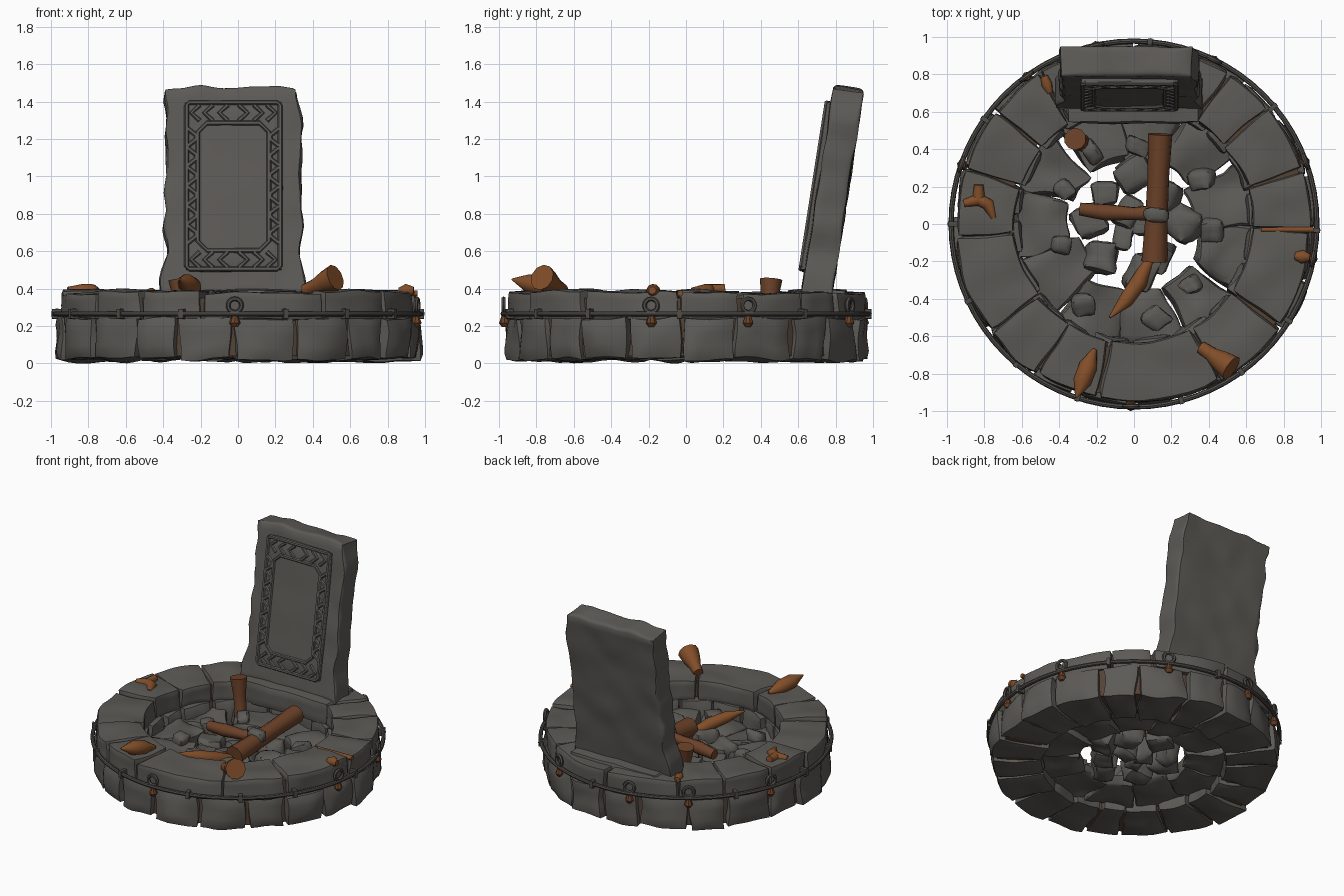
import bpy, bmesh, random
from math import sin, cos, pi, radians
from mathutils import Vector, Matrix, noise

random.seed(7)
old = bpy.data.objects.get("Cube")
if old:
    bpy.data.objects.remove(old, do_unlink=True)


def material(name, rgb):
    m = bpy.data.materials.new(name)
    m.use_nodes = True
    m.diffuse_color = (*rgb, 1)
    bsdf = m.node_tree.nodes["Principled BSDF"]
    bsdf.inputs["Base Color"].default_value = (*rgb, 1)
    bsdf.inputs["Roughness"].default_value = 0.9
    return m


stone = material("grey stone", (0.108, 0.102, 0.092))
iron = material("dark iron", (0.08, 0.074, 0.066))
rust = material("orange rust", (0.22, 0.075, 0.022))
brown = material("brown wood", (0.15, 0.055, 0.022))
mortar = material("stained mortar", (0.085, 0.055, 0.035))


def finish(name, bm, mat, angle=40):
    bmesh.ops.recalc_face_normals(bm, faces=bm.faces)
    me = bpy.data.meshes.new(name)
    bm.to_mesh(me)
    bm.free()
    me.materials.append(mat)
    ob = bpy.data.objects.new(name, me)
    bpy.context.collection.objects.link(ob)
    bpy.ops.object.select_all(action='DESELECT')
    ob.select_set(True)
    bpy.context.view_layer.objects.active = ob
    bpy.ops.object.shade_smooth_by_angle(angle=radians(angle))
    return ob


def block(bm, place, amp=0.012, cuts=5, soft=0.07, freq=5):
    """Soft-edged, weathered block; place maps the -1..1 cube to space."""
    part = bmesh.new()
    bmesh.ops.create_cube(part, size=2)
    bmesh.ops.subdivide_edges(part, edges=part.edges[:], cuts=cuts, use_grid_fill=True)
    seed = Vector((random.uniform(0, 50), random.uniform(0, 50), 0))
    for v in part.verts:
        a = [abs(c) for c in v.co]
        p = Vector([v.co[i] * (1 - soft * max(a[i - 1], a[i - 2]) ** 8) for i in range(3)])
        q = place(p)
        v.co = q + noise.noise_vector(q * freq + seed) * amp
    tmp = bpy.data.meshes.new("part")
    part.to_mesh(tmp)
    part.free()
    bm.from_mesh(tmp)
    bpy.data.meshes.remove(tmp)


def polar(r, deg, z):
    return Vector((r * cos(radians(deg)), r * sin(radians(deg)), z))


def mix(a, b, t):
    return a + (b - a) * t


def sector(a0, a1, r0, r1, z0, z1):
    return lambda p: polar(mix(r0, r1, (p.y + 1) / 2), mix(a0, a1, (p.x + 1) / 2), mix(z0, z1, (p.z + 1) / 2))


def box(centre, half, turn=Matrix()):
    return lambda p: Vector(centre) + turn @ Vector([p[i] * half[i] for i in range(3)])


def tube(bm, pts, radii, ref=(0, 0, 1), sides=8, closed=False):
    """Round bar through pts, with one radius per point."""
    n = len(pts)
    rings = []
    for i, p in enumerate(pts):
        nxt = pts[(i + 1) % n] if closed else pts[min(i + 1, n - 1)]
        prv = pts[i - 1] if closed else pts[max(i - 1, 0)]
        d = (nxt - prv).normalized()
        s = d.cross(Vector(ref)).normalized()
        t = s.cross(d)
        turns = [k * 2 * pi / sides for k in range(sides)]
        rings.append([bm.verts.new(p + (s * cos(a) + t * sin(a)) * radii[i]) for a in turns])
    for i in range(n if closed else n - 1):
        a, b = rings[i], rings[(i + 1) % n]
        for k in range(sides):
            bm.faces.new((a[k], a[k - 1], b[k - 1], b[k]))
    if not closed:
        bm.faces.new(rings[0])
        bm.faces.new(rings[-1])


# Lower course of rough wall stones
bm = bmesh.new()
joints = [i * 18 + random.uniform(-3, 3) for i in range(20)]
for a, b in zip(joints, joints[1:] + [joints[0] + 360]):
    outer, foot = random.uniform(0.955, 0.985), random.uniform(0.01, 0.025)
    block(bm, sector(a + 0.3, b - 0.3, 0.61, outer, foot, 0.25), 0.026)
finish("wall_stones", bm, stone)

# Mortar core behind the joints
bm = bmesh.new()
for a in range(0, 360, 30):
    block(bm, sector(a, a + 30, 0.67, 0.925, 0.04, 0.35), 0, 3, 0)
finish("mortar_core", bm, mortar)

# Capstones on top of the wall
bm = bmesh.new()
joints = [-2, 18, 41, 58, 90, 122, 141, 162, 184, 217, 237, 258, 299, 325, 358]
for a, b in zip(joints, joints[1:]):
    outer, top = random.uniform(0.945, 0.965), random.uniform(0.375, 0.392)
    block(bm, sector(a + 0.2, b - 0.2, 0.635, outer, 0.235, top), 0.018, 7, 0.05)
finish("cap_stones", bm, stone)

# Flat plinth under the tablet
bm = bmesh.new()
block(bm, box((0, 0.7, 0.31), (0.37, 0.165, 0.085)))
finish("tablet_plinth", bm, stone)

# Sunken floor: broken paving
bm = bmesh.new()
step = 360 / 11
for i in range(11):
    inner, top = random.uniform(0.3, 0.36), random.uniform(0.14, 0.19)
    block(bm, sector(i * step, (i + 1) * step - 0.5, inner, 0.66, 0.07, top), 0.045, 6)
finish("floor_paving", bm, stone)

# Loose rubble in the middle and scattered on the paving
bm = bmesh.new()


def rubble(count, r, z, size):
    for i in range(count):
        turn = Matrix.Rotation(random.uniform(0, 6), 4, 'Z') @ Matrix.Rotation(random.uniform(-0.4, 0.4), 4, 'X')
        half = [size * random.uniform(0.8, 1.15) for axis in range(3)]
        centre = polar(r * random.uniform(0.85, 1.15), 360 * i / count + random.uniform(-9, 9), z)
        block(bm, box(centre, half, turn), 0.03, 4, 0.16, 7)


rubble(8, 0.24, 0.13, 0.085)
rubble(3, 0.08, 0.12, 0.07)
rubble(9, 0.47, 0.17, 0.055)
finish("floor_rubble", bm, stone)

# Leaning tablet, built upright and then tilted
lean = Matrix.Translation((-0.025, 0.7, 0.38)) @ Matrix.Rotation(-0.155, 4, 'X')


def slab(p):
    h = 0.53 + 0.575 * p.z
    ragged = 0.03 * noise.noise(Vector((p.x * 9, 0, h * 7))) * abs(p.x) ** 4
    flare = 0.15 * max(0, 0.2 - h)
    x = p.x * (0.365 + ragged + flare)
    h += 0.012 * noise.noise(Vector((x * 9, 3, 0))) * max(p.z, 0) ** 8
    return Vector((x, p.y * 0.082, h))


bm = bmesh.new()
block(bm, slab, 0.01, 23, 0.03, 6)
finish("tablet_slab", bm, stone).matrix_world = lean
bm = bmesh.new()
block(bm, box((0, -0.085, 0.56), (0.262, 0.02, 0.46)), 0.008, 9, 0.02)
finish("tablet_panel", bm, stone).matrix_world = lean

# Carved frame: two rails with angular scrollwork between them
bm = bmesh.new()


def rail(pts, closed=False):
    line = [Vector((x, -0.105, h)) for x, h in pts]
    tube(bm, line, [0.013] * len(line), (0, 1, 0), 6, closed)


def frame(w, half, mid, cut):
    """Rectangle with cut corners, walked quarter by quarter."""
    corners = [(-1, -1), (1, -1), (1, 1), (-1, 1)]
    pts = []
    for i, (sx, sz) in enumerate(corners):
        ends = [(sx * w, mid + sz * (half - cut)), (sx * (w - cut), mid + sz * half)]
        pts += ends if i % 2 == 0 else ends[::-1]
    rail(pts, True)


frame(0.25, 0.45, 0.56, 0.015)
frame(0.19, 0.345, 0.555, 0.05)
for s in (-1, 1):
    for k in range(6):
        h = 0.25 + k * 0.105
        rail([(s * 0.245, h), (s * 0.2, h + 0.035), (s * 0.2, h + 0.06), (s * 0.245, h + 0.095)])
    for x in (0.03, 0.11, 0.18):
        for mid in (0.16, 0.955):
            rail([(s * x, mid - 0.042), (s * (x + 0.045), mid), (s * x, mid + 0.042)])
finish("tablet_carving", bm, stone).matrix_world = lean

# Iron band with clamps
bm = bmesh.new()
hoop = [polar(0.978, a, 0.265) for a in range(0, 360, 5)]
tube(bm, hoop, [0.014] * len(hoop), closed=True)
finish("iron_band", bm, iron)
bm = bmesh.new()
for a in (40, 85, 145, 180, 205, 230, 252, 285, 306, 328, 358):
    block(bm, sector(a - 0.8, a + 0.8, 0.94, 0.997, 0.237, 0.293), 0, 1)
finish("band_clamps", bm, iron)

# Hanging rings with a stained peg under each
bm = bmesh.new()
pegs = bmesh.new()
up = Vector((0, 0, 1))
for a in (20, 64, 102, 126, 161, 269, 349):
    out, side = polar(1, a, 0), polar(1, a + 90, 0)
    turns = [t * pi / 8 for t in range(16)]
    loop = [out * 0.975 + up * 0.31 + (side * cos(t) + up * sin(t)) * 0.036 for t in turns]
    tube(bm, loop, [0.012] * len(loop), out, 6, True)
    peg = [out * 0.97 + up * (0.26 - 0.022 * i) for i in range(4)]
    tube(pegs, peg, [0.015, 0.022, 0.03, 0.014], out)
finish("band_rings", bm, iron)
finish("ring_pegs", pegs, brown)


def scrap(name, mat, start, end, radii, bend=0.0):
    """Log or horn from start to end, bowed sideways, radii spread along it."""
    a, b = Vector(start), Vector(end)
    bow = (b - a).cross(up) * bend
    last = len(radii) - 1
    path = [mix(a, b, i / last) + bow * sin(pi * i / last) for i in range(last + 1)]
    bm = bmesh.new()
    tube(bm, path, radii, (0.1, 0.2, 1) if abs(b.z - a.z) < 0.2 else (1, 0, 0), 10)
    finish(name, bm, mat, 50)


# Logs and a horn lying in the basin
scrap("long_log", brown, (0.14, 0.48, 0.29), (0.11, -0.2, 0.23), [0.065, 0.058, 0.06, 0.07])
scrap("cross_branch", brown, (-0.29, 0.08, 0.24), (0.14, 0.06, 0.27), [0.035, 0.045, 0.035, 0.045], 0.03)
scrap("floor_horn", rust, (0.08, -0.2, 0.2), (-0.13, -0.5, 0.3), [0.03, 0.045, 0.04, 0.006], -0.06)
scrap("standing_stump", brown, (-0.27, 0.43, 0.1), (-0.315, 0.455, 0.45), [0.06, 0.042, 0.045, 0.06])

# Rusted pieces on the rim
scrap("rim_spike", rust, (-0.21, -0.67, 0.39), (-0.31, -0.93, 0.45), [0.012, 0.05, 0.05, 0.005])
scrap("flared_horn", rust, (0.36, -0.66, 0.39), (0.52, -0.77, 0.46), [0.035, 0.04, 0.06, 0.072])
scrap("forked_root", rust, (-0.91, 0.11, 0.39), (-0.75, 0.03, 0.39), [0.02, 0.035, 0.035, 0.015], -0.35)
scrap("root_prong", rust, (-0.83, 0.13, 0.39), (-0.83, 0.21, 0.4), [0.035, 0.025])
scrap("rim_knob", rust, (0.86, -0.17, 0.385), (0.94, -0.18, 0.39), [0.02, 0.038, 0.02])
scrap("rim_scrap", rust, (-0.48, 0.79, 0.375), (-0.45, 0.7, 0.375), [0.02, 0.03, 0.015])
scrap("joint_sliver", rust, (0.68, -0.03, 0.375), (0.96, -0.03, 0.375), [0.012, 0.016])
bm = bmesh.new()
block(bm, box((0.12, 0.05, 0.29), (0.07, 0.04, 0.04)), 0.01, 3, 0.2)
finish("log_stone", bm, stone)
